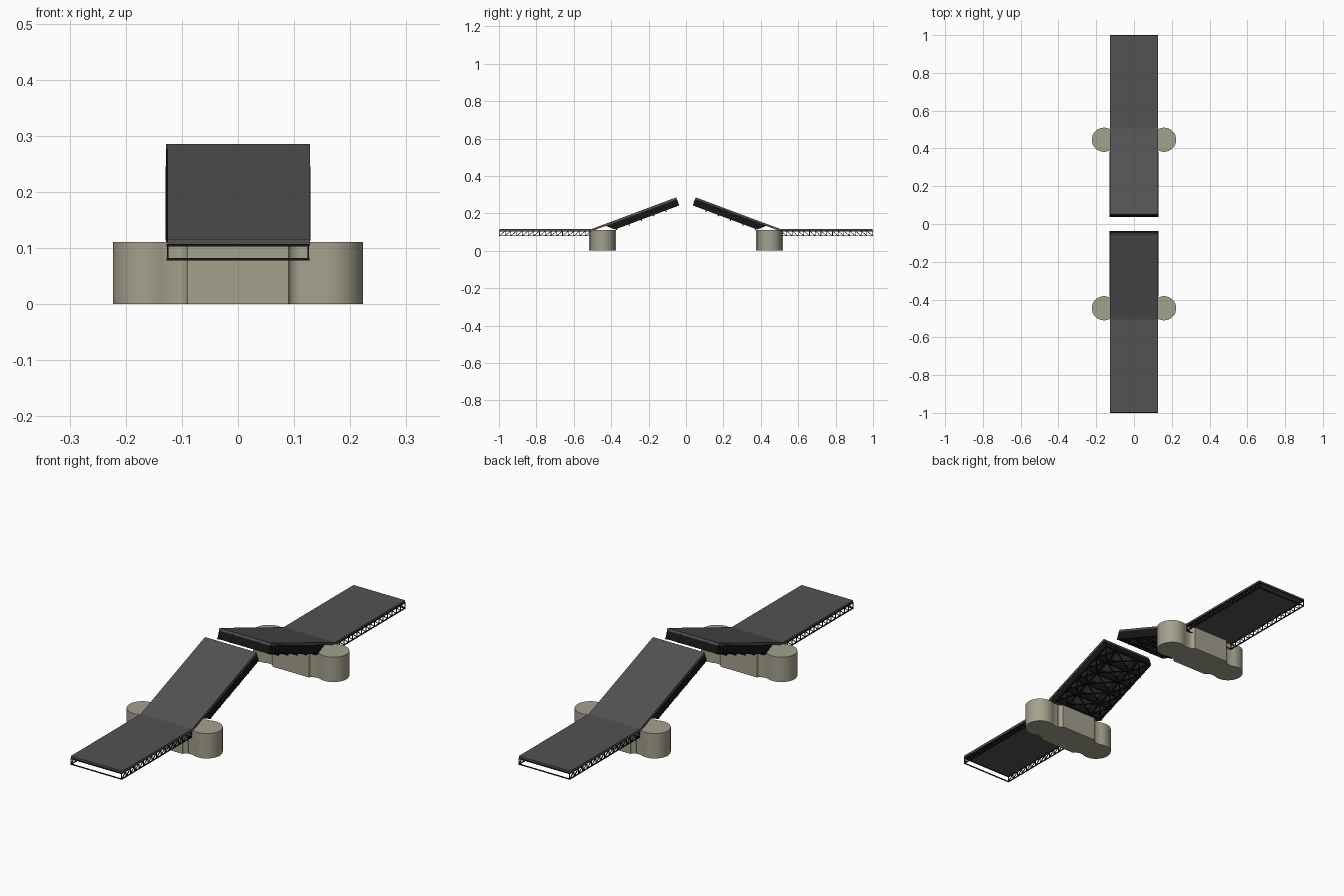
import bpy, bmesh, math
from mathutils import Vector, Matrix

if "Cube" in bpy.data.objects:
    bpy.data.objects.remove(bpy.data.objects["Cube"])


def material(name, rgb):
    m = bpy.data.materials.new(name)
    m.diffuse_color = (*rgb, 1)
    m.use_nodes = True
    m.node_tree.nodes["Principled BSDF"].inputs["Base Color"].default_value = m.diffuse_color
    return m


ASPHALT = material("asphalt", (0.085, 0.085, 0.085))
STEEL = material("black_steel", (0.008, 0.008, 0.008))
STONE = material("stone", (0.37, 0.355, 0.265))


def box(bm, lo, hi):
    lo, hi = Vector(lo), Vector(hi)
    d = hi - lo
    bmesh.ops.create_cube(bm, size=1, matrix=Matrix.Translation((lo + hi) / 2) @ Matrix.Diagonal((*d, 1)))


def bar(bm, a, b, w, h):
    a, b = Vector(a), Vector(b)
    d = b - a
    rot = d.to_track_quat('Y', 'Z').to_matrix().to_4x4()
    bmesh.ops.create_cube(bm, size=1, matrix=Matrix.Translation((a + b) / 2) @ rot
                          @ Matrix.Diagonal((w, d.length, h, 1)))


def prism(bm, pts, vec):
    f = bm.faces.new([bm.verts.new(p) for p in pts])
    r = bmesh.ops.extrude_face_region(bm, geom=[f])
    bmesh.ops.translate(bm, vec=vec, verts=[v for v in r['geom'] if isinstance(v, bmesh.types.BMVert)])


def finish(bm, name, mat, matrix, smooth=False):
    bmesh.ops.recalc_face_normals(bm, faces=bm.faces)
    me = bpy.data.meshes.new(name)
    bm.transform(matrix)
    bm.to_mesh(me)
    bm.free()
    me.materials.append(mat)
    ob = bpy.data.objects.new(name, me)
    bpy.context.collection.objects.link(ob)
    if smooth:
        bpy.ops.object.select_all(action='DESELECT')
        ob.select_set(True)
        bpy.context.view_layer.objects.active = ob
        bpy.ops.object.shade_smooth_by_angle(angle=math.radians(30))


W, HINGE, TOP = 0.126, -0.505, 0.116


def pier(side, M):
    # outline: round noses, narrow necks, wider centre block with coved shoulders
    cx, r, neck, wide = 0.159, 0.064, 0.057, 0.073
    t = math.asin(neck / r)
    nose = [(cx + r * math.cos(a), r * math.sin(a))
            for a in [(-math.pi + t) + i * (2 * math.pi - 2 * t) / 32 for i in range(33)]]
    cove = [(0.108 - 0.018 * math.sin(a), wide - 0.014 * math.cos(a) + 0.0)
            for a in [i * math.pi / 8 for i in range(5)]]
    half = nose + [(0.108, neck)] + cove
    pts = half + [(-x, y) for x, y in reversed(half)]
    pts += [(-x, -y) for x, y in cove[::1]] + [(-0.108, -neck)]
    # lower outline mirrored from the upper one
    upper = [p for p in nose if p[1] >= -1e-6] + [(0.108, neck)] + cove
    upper += [(-x, y) for x, y in reversed(upper)]
    loop = upper + [(x, -y) for x, y in reversed(upper[1:-1])]
    bm = bmesh.new()
    prism(bm, [(x, y - 0.446, 0) for x, y in loop], (0, 0, 0.111))
    finish(bm, side + "_pier", STONE, M, True)


def fixed_span(side, M):
    bm = bmesh.new()
    box(bm, (-W, -0.997, 0.105), (W + 0.002, HINGE, TOP))
    finish(bm, side + "_approach_deck", ASPHALT, M)
    # side trusses with zigzag webs, plus cross bars at the ends
    bm = bmesh.new()
    n, y0, y1, zl, zh = 16, -0.998, -0.507, 0.080, 0.105
    step = (y1 - y0) / n
    for x in (-W + 0.001, W - 0.001):
        bar(bm, (x, y0, zl), (x, y1, zl), 0.004, 0.004)
        bar(bm, (x, y0, zh), (x, y1, zh), 0.004, 0.005)
        for i in range(n + 1):
            y = y0 + i * step
            bar(bm, (x, y, zl), (x, y, zh), 0.003, 0.003)
            if i < n:
                bar(bm, (x, y, zl), (x, y + step, zh), 0.003, 0.003)
    for y in (y0, y1):
        bar(bm, (-W, y, zl), (W, y, zl), 0.004, 0.004)
    box(bm, (-W, y0 - 0.002, 0.103), (W, y0 + 0.002, 0.107))
    finish(bm, side + "_approach_truss", STEEL, M)


def leaf(side, M):
    L, depth, thick = 0.483, 0.045, 0.011
    T = M @ Matrix.Translation((0, HINGE, TOP)) @ Matrix.Rotation(math.radians(20.5), 4, 'X')
    bm = bmesh.new()
    box(bm, (-W, 0, -thick), (W + 0.002, L, 0))
    finish(bm, side + "_lifting_deck", ASPHALT, T)
    # four longitudinal girders with tapered heels and bottom flanges
    bm = bmesh.new()
    xs = (-W + 0.002, -0.063, 0.063, W - 0.002)
    for x in xs:
        prism(bm, [(x - 0.003, y, z) for y, z in
                   ((0.075, -0.009), (L + 0.001, -0.009), (L + 0.001, -depth), (0.115, -depth))], (0.006, 0, 0))
        box(bm, (x - 0.005, 0.115, -depth - 0.001), (x + 0.005, L, -depth + 0.003))
    finish(bm, side + "_leaf_girders", STEEL, T)
    # cross beams and diagonal bracing under the deck
    bm = bmesh.new()
    rows = [0.125 + i * 0.0705 for i in range(6)]
    for y in rows:
        end = y == rows[-1]
        box(bm, (-W, y - 0.003, -depth - (0 if end else 0.008)), (W, y + 0.003, -thick + 0.001))
    for y in rows[:-1]:
        for a, b in zip(xs, xs[1:]):
            z = -depth + 0.002
            bar(bm, (a, y, z), (b, y + 0.0705, z), 0.005, 0.004)
            bar(bm, (b, y, z), (a, y + 0.0705, z), 0.005, 0.004)
    box(bm, (-W, L - 0.004, -depth), (W, L, -thick))
    finish(bm, side + "_leaf_bracing", STEEL, T)


# the two halves are the same, turned about the vertical axis
for side, turn in (("front", 0), ("back", math.pi)):
    M = Matrix.Rotation(turn, 4, 'Z')
    pier(side, M)
    fixed_span(side, M)
    leaf(side, M)
